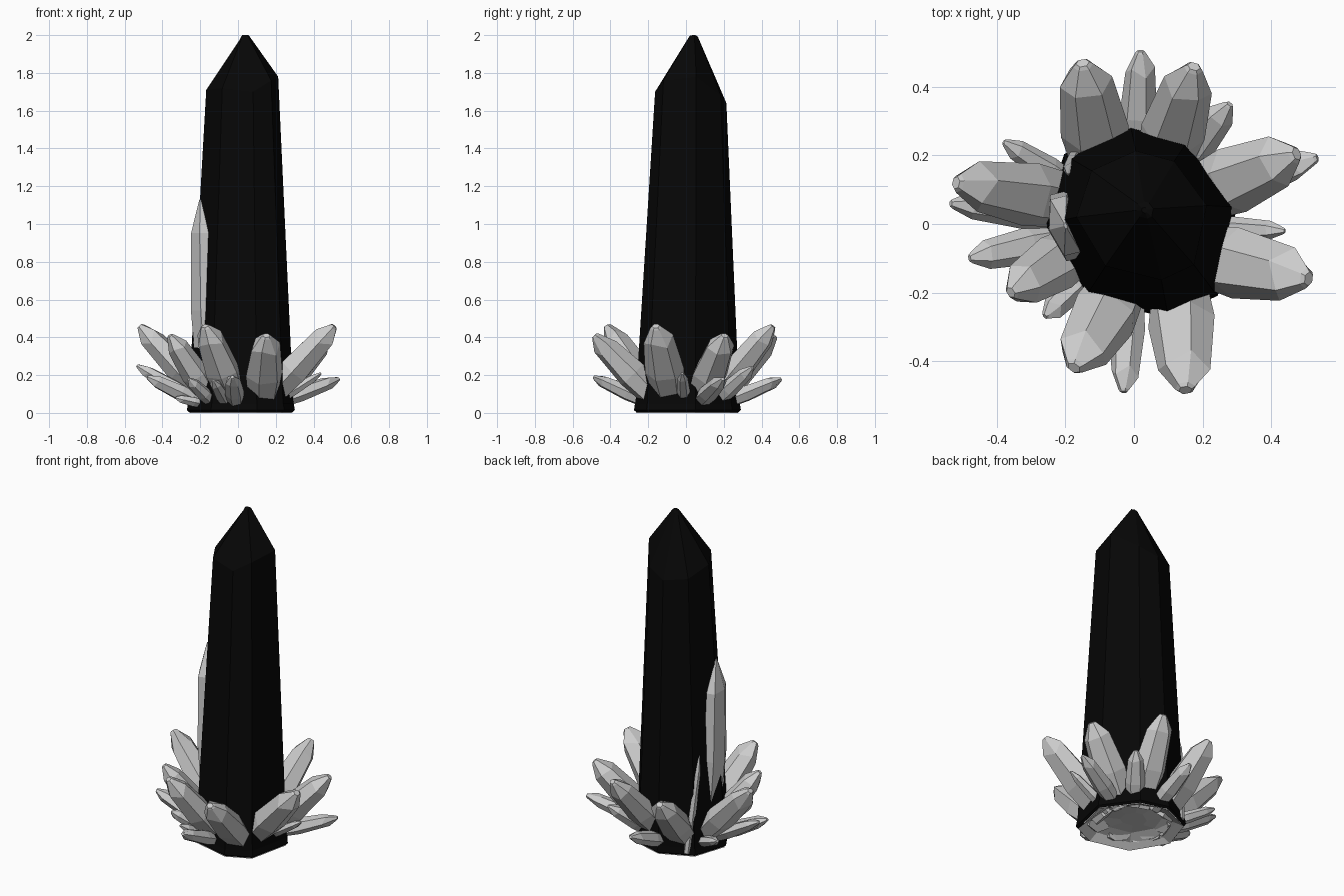
import bpy, bmesh, math, random
from mathutils import Vector, Matrix

if "Cube" in bpy.data.objects:
    bpy.data.objects.remove(bpy.data.objects["Cube"])

random.seed(4)
black = bpy.data.materials.new("black_stone")
black.diffuse_color = (0.002, 0.002, 0.002, 1)
black.use_nodes = True
black.node_tree.nodes["Principled BSDF"].inputs["Base Color"].default_value = black.diffuse_color


def loft(name, rings, mat=None, cap_bottom=True, cap_top=True):
    """Skin equal-length rings of points with flat quads."""
    bm = bmesh.new()
    vs = [[bm.verts.new(p) for p in r] for r in rings]
    n = len(rings[0])
    for a, b in zip(vs, vs[1:]):
        for i in range(n):
            j = (i + 1) % n
            bm.faces.new((a[i], a[j], b[j], b[i]))
    if cap_bottom:
        bm.faces.new(vs[0][::-1])
    if cap_top:
        bm.faces.new(vs[-1])
    bmesh.ops.recalc_face_normals(bm, faces=bm.faces)
    me = bpy.data.meshes.new(name)
    bm.to_mesh(me)
    bm.free()
    ob = bpy.data.objects.new(name, me)
    bpy.context.collection.objects.link(ob)
    if mat:
        me.materials.append(mat)
    return ob


# Crystal width along its length (fraction of length, fraction of radius)
LEAF = ((0, 0.75), (0.42, 1.0), (0.83, 0.78), (0.98, 0.3), (1, 0.2))
SPEAR = ((0, 0.9), (0.4, 1.0), (0.82, 0.85), (0.985, 0.15), (1, 0.08))


def crystal(name, base, tip, r, profile=LEAF, flat=0.82, sides=6):
    """Six-sided crystal with a bevelled point, aimed from base to tip."""
    base, tip = Vector(base), Vector(tip)
    d = tip - base
    q = d.to_track_quat('Z', 'Y')
    turn = random.uniform(-0.25, 0.25)
    rings = []
    for t, w in profile:
        ring = []
        for i in range(sides):
            a = turn + i * math.tau / sides
            jit = 0.04 * math.sin(3 * i + turn * 9) if 0.8 < t < 0.9 else 0
            ring.append(base + q @ Vector((r * w * math.cos(a), r * w * flat * math.sin(a),
                                           d.length * (t + jit))))
        rings.append(ring)
    return loft(name, rings)


# Main black crystal: tapered prism with uneven shoulders and an off-centre point
foot = [(0.295, 0.05), (0.155, 0.24), (-0.01, 0.285), (-0.20, 0.20),
        (-0.265, 0.0), (-0.14, -0.21), (0.10, -0.27), (0.24, -0.205)]
shoulder_z = [1.78, 1.68, 1.64, 1.66, 1.71, 1.72, 1.70, 1.76]
tip_c = Vector((0.03, 0.04))
rings = [[(x, y, 0.01) for x, y in foot],
         [(x * 0.68 + 0.012, y * 0.68 + 0.02, z) for (x, y), z in zip(foot, shoulder_z)],
         [(tip_c.x + x * 0.09, tip_c.y + y * 0.09, 1.985 + x * 0.05) for x, y in foot],
         [(tip_c.x + x * 0.03, tip_c.y + y * 0.03, 2.0) for x, y in foot]]
loft("main_crystal", rings, black, cap_bottom=False)

# Rough black collar around the foot
loft("foot_collar", [[(x * s, y * s, z) for x, y in foot]
                     for s, z in ((0.98, 0.005), (1.02, 0.015), (1.0, 0.05))],
     black, False, False)

# Grey broken underside, slightly hollow
under = []
for s, z in ((0.98, 0.0), (0.82, 0.02), (0.55, 0.05), (0.25, 0.04)):
    under.append([(x * s, y * s, z + (random.uniform(0, 0.025) if s < 0.9 else 0))
                  for x, y in foot])
loft("underside", under, None, False, True)

# Tall grey crystal fused to the left face
tall = crystal("tall_side_crystal", (0.5, 0, 0.15), (0, 0, 1.13), 1, SPEAR, 1.0)
tall.data.clear_geometry()
rings = []
for t, w in SPEAR:
    z, cx = 0.15 + 0.98 * t, -0.165 - 0.035 * min(1, t * 2)
    turn = math.radians(14)
    ring = []
    for i in range(6):
        a = i * math.tau / 6
        p = Vector((0.058 * w * math.cos(a), 0.115 * w * math.sin(a), 0))
        p.rotate(Matrix.Rotation(turn, 3, 'Z'))
        ring.append((cx + p.x, p.y - 0.005, z))
    rings.append(ring)
bpy.data.objects.remove(tall)
loft("tall_side_crystal", rings)

# Thin sliver on the back left corner
crystal("corner_sliver", (-0.155, 0.215, 0.02), (-0.195, 0.145, 0.6), 0.025, SPEAR)

# Upper ring of large crystals: base x, y, then tip x, y, z, radius
large = [(0.15, 0.07, 0.475, 0.205, 0.41, 0.10), (0.07, 0.13, 0.175, 0.46, 0.46, 0.095),
         (-0.09, 0.13, -0.15, 0.47, 0.41, 0.10), (-0.14, 0.06, -0.52, 0.12, 0.46, 0.095),
         (-0.13, -0.05, -0.36, -0.20, 0.41, 0.085), (-0.02, -0.15, -0.175, -0.42, 0.46, 0.10),
         (0.13, -0.14, 0.15, -0.485, 0.41, 0.10), (0.14, -0.08, 0.51, -0.16, 0.46, 0.105)]
for i, (bx, by, x, y, z, r) in enumerate(large):
    crystal(f"large_crystal_{i + 1}", (bx, by, 0.055), (x, y, z), r)

# Lower ring of small crystals
small = [(0.28, 0.35, 0.24, 0.055), (0.02, 0.505, 0.18, 0.055),
         (0.535, 0.195, 0.18, 0.055), (0.44, -0.02, 0.21, 0.035),
         (-0.03, -0.49, 0.19, 0.052), (-0.26, -0.27, 0.18, 0.045),
         (-0.48, -0.10, 0.19, 0.055), (-0.535, 0.06, 0.25, 0.05),
         (-0.38, 0.24, 0.16, 0.04), (-0.13, -0.37, 0.17, 0.04),
         (-0.33, -0.12, 0.08, 0.035)]
for i, (x, y, z, r) in enumerate(small):
    b = Vector((x, y)).normalized() * 0.18
    crystal(f"small_crystal_{i + 1}", (b.x, b.y, 0.045), (x, y, z), r)
